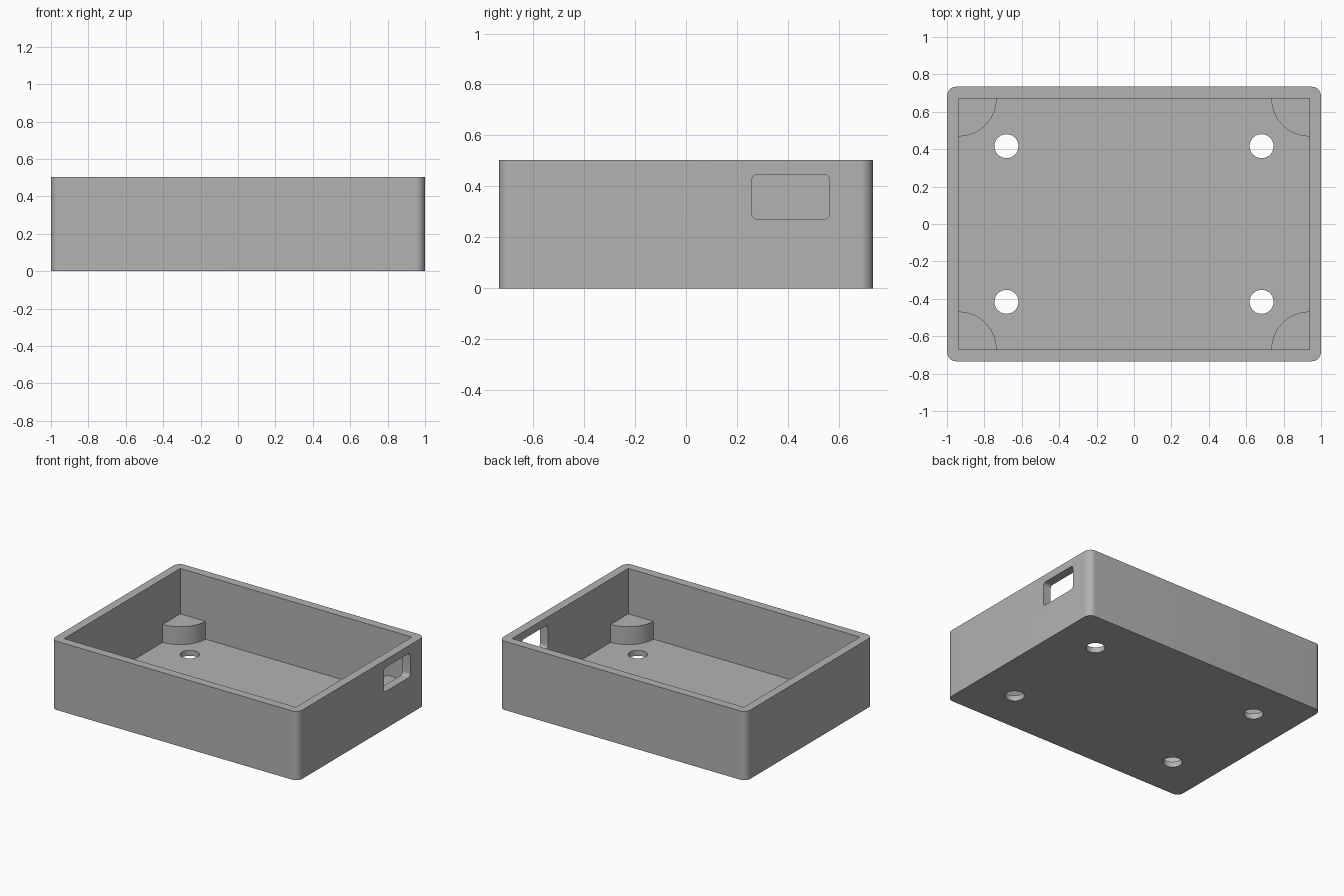
import bpy, bmesh
from math import radians, pi, sin, cos
from mathutils import Matrix

if "Cube" in bpy.data.objects:
    bpy.data.objects.remove(bpy.data.objects["Cube"])

HALF_X, HALF_Y, HEIGHT = 1.0, 0.734, 0.503
WALL, FLOOR, BOSS_TOP, BOSS_R = 0.0625, 0.04, 0.171, 0.203
IN_X, IN_Y = HALF_X - WALL, HALF_Y - WALL

grey = bpy.data.materials.new("plain grey")
grey.use_nodes = True
grey.diffuse_color = (0.45, 0.45, 0.45, 1)
grey.node_tree.nodes["Principled BSDF"].inputs["Base Color"].default_value = grey.diffuse_color


def prism(name, points, z0, z1, matrix=Matrix()):
    """Extrude a flat outline from z0 to z1, then place it."""
    bm = bmesh.new()
    face = bm.faces.new([bm.verts.new((x, y, z0)) for x, y in points])
    top = bmesh.ops.extrude_face_region(bm, geom=[face])["geom"]
    bmesh.ops.translate(bm, vec=(0, 0, z1 - z0),
                        verts=[v for v in top if isinstance(v, bmesh.types.BMVert)])
    bm.transform(matrix)
    bmesh.ops.recalc_face_normals(bm, faces=bm.faces)
    mesh = bpy.data.meshes.new(name)
    bm.to_mesh(mesh)
    bm.free()
    mesh.materials.append(grey)
    obj = bpy.data.objects.new(name, mesh)
    bpy.context.collection.objects.link(obj)
    return obj


def arc(cx, cy, r, start, end, steps):
    angles = [start + (end - start) * i / steps for i in range(steps + 1)]
    return [(cx + r * cos(a), cy + r * sin(a)) for a in angles]


def rounded_rect(hx, hy, r, steps=10):
    points = []
    for i, (sx, sy) in enumerate([(1, 1), (-1, 1), (-1, -1), (1, -1)]):
        points += arc(sx * (hx - r), sy * (hy - r), r, i * pi / 2, (i + 1) * pi / 2, steps)
    return points


def combine(target, tool, operation):
    """Apply a boolean and remove the tool."""
    tool.hide_render = True
    mod = target.modifiers.new("cut", "BOOLEAN")
    mod.object, mod.operation, mod.solver = tool, operation, "EXACT"
    bpy.context.view_layer.objects.active = target
    bpy.ops.object.modifier_apply(modifier=mod.name)
    bpy.data.objects.remove(tool)


# Outer shell and its open pocket
tray = prism("open_tray", rounded_rect(HALF_X, HALF_Y, 0.05), 0, HEIGHT)
pocket = [(IN_X, IN_Y), (-IN_X, IN_Y), (-IN_X, -IN_Y), (IN_X, -IN_Y)]
combine(tray, prism("pocket_cutter", pocket, FLOOR, HEIGHT + 0.2), "DIFFERENCE")

# Quarter-round corner bosses, rooted in the walls and floor
EMBED = 0.02
for sx in (1, -1):
    for sy in (1, -1):
        pie = [(EMBED, EMBED), (-BOSS_R, EMBED)]
        pie += arc(0, 0, BOSS_R, pi, 1.5 * pi, 24) + [(EMBED, -BOSS_R)]
        pie = [(sx * (IN_X + x), sy * (IN_Y + y)) for x, y in pie]
        combine(tray, prism("corner_boss", pie, FLOOR - EMBED, BOSS_TOP), "UNION")

# Screw holes through the floor
for sx in (1, -1):
    for sy in (1, -1):
        hole = arc(sx * 0.682, sy * 0.416, 0.064, 0, 2 * pi, 48)[:-1]
        combine(tray, prism("hole_cutter", hole, -0.1, 0.1), "DIFFERENCE")

# Rounded port opening in the left wall
place = Matrix.Translation((HALF_X, 0.411, 0.359)) @ Matrix.Rotation(pi / 2, 4, "Y")
port = rounded_rect(0.088, 0.153, 0.025, 8)
combine(tray, prism("port_cutter", port, -0.15, 0.15, place), "DIFFERENCE")

# Smooth curves, crisp edges
bpy.ops.object.select_all(action="DESELECT")
tray.select_set(True)
bpy.context.view_layer.objects.active = tray
bpy.ops.object.shade_smooth_by_angle(angle=radians(30))
